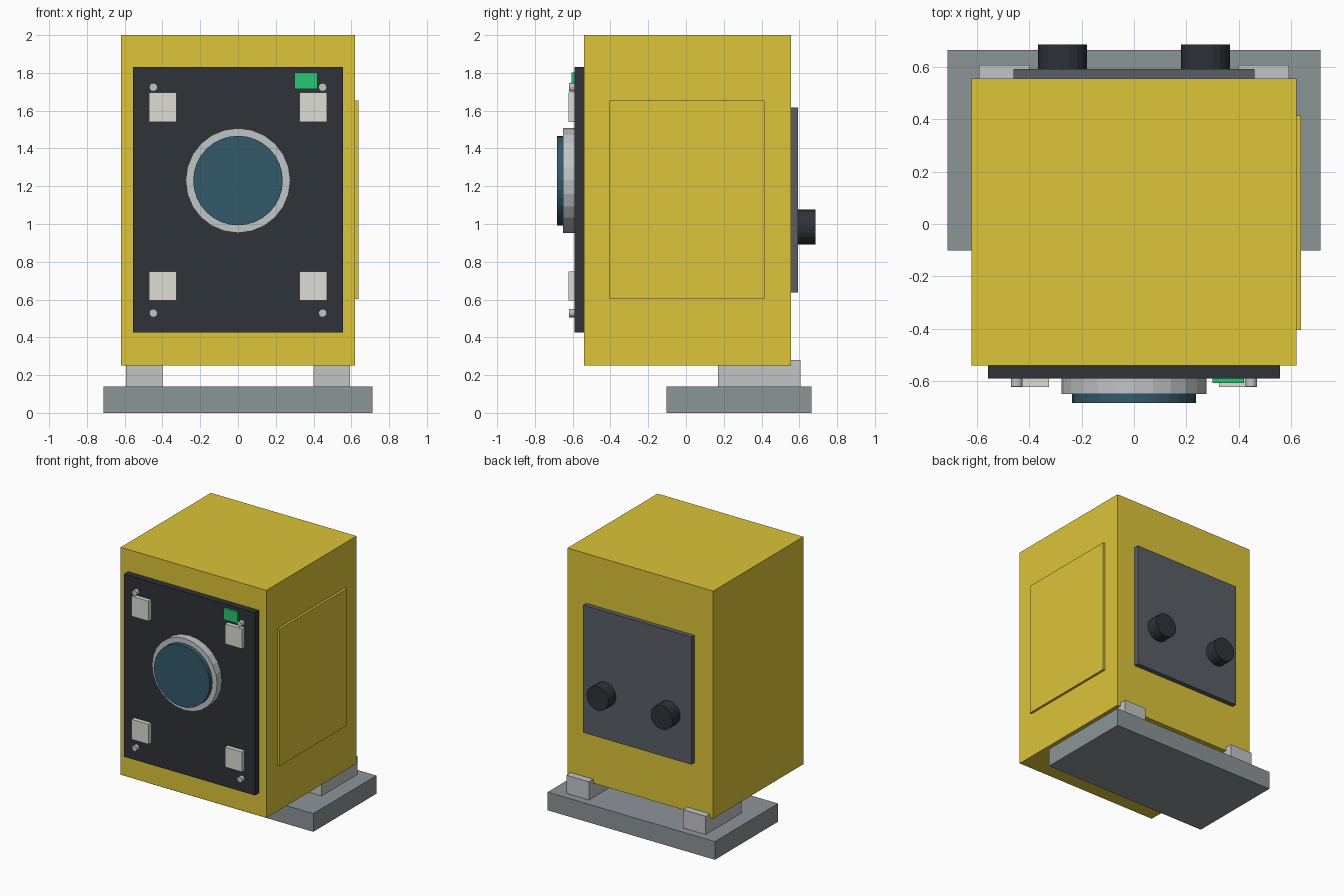
import bpy
from math import pi

if "Cube" in bpy.data.objects:
    bpy.data.objects.remove(bpy.data.objects["Cube"])


def material(name, rgb):
    # display colour (0-255) to linear diffuse colour
    m = bpy.data.materials.new(name)
    m.diffuse_color = [(c / 255) ** 2.2 for c in rgb] + [1]
    m.use_nodes = True
    m.node_tree.nodes["Principled BSDF"].inputs["Base Color"].default_value = m.diffuse_color
    return m


YELLOW = material("yellow_paint", (220, 195, 60))
CHARCOAL = material("charcoal", (50, 53, 58))
DARK = material("dark_grey", (90, 95, 100))
BLUE = material("blue_glass", (55, 90, 106))
GREEN = material("green_light", (46, 196, 116))
CREAM = material("off_white", (220, 220, 212))
STEEL = material("steel", (192, 195, 197))
BASE = material("base_grey", (139, 147, 150))


def box(name, x, y, z, mat):
    # box from (min, max) ranges
    bpy.ops.mesh.primitive_cube_add(size=1, location=[sum(r) / 2 for r in (x, y, z)])
    ob = bpy.context.object
    ob.name = name
    ob.scale = [r[1] - r[0] for r in (x, y, z)]
    bpy.ops.object.transform_apply(location=False, rotation=False, scale=True)
    ob.data.materials.append(mat)


def disc(name, x, z, radius, y, mat, sides=24):
    # cylinder along y
    bpy.ops.mesh.primitive_cylinder_add(
        vertices=sides, radius=radius, depth=y[1] - y[0],
        location=(x, sum(y) / 2, z), rotation=(pi / 2, 0, 0))
    ob = bpy.context.object
    ob.name = name
    ob.data.materials.append(mat)


# Main housing and right side door
box("housing", (-0.62, 0.62), (-0.54, 0.555), (0.25, 2.0), YELLOW)
box("side_door", (0.61, 0.638), (-0.405, 0.415), (0.602, 1.655), YELLOW)

# Front plate with lens and indicator
box("front_plate", (-0.557, 0.557), (-0.59, -0.53), (0.425, 1.83), CHARCOAL)
disc("lens_ring", 0, 1.23, 0.277, (-0.65, -0.58), STEEL)
disc("lens_glass", 0, 1.23, 0.237, (-0.683, -0.64), BLUE, 32)
box("indicator", (0.30, 0.42), (-0.607, -0.58), (1.716, 1.803), GREEN)

# Rear plate
box("rear_plate", (-0.46, 0.46), (0.545, 0.592), (0.637, 1.618), DARK)

# Base
box("base", (-0.712, 0.712), (-0.102, 0.665), (0, 0.14), BASE)

# Mirrored parts: feet, rear knobs, corner lamps and screws
for s, side in ((-1, "left"), (1, "right")):
    box(f"foot_{side}", sorted((s * 0.40, s * 0.593)), (0.17, 0.607), (0.13, 0.28), STEEL)
    disc(f"rear_knob_{side}", s * 0.273, 0.985, 0.093, (0.58, 0.686), CHARCOAL, 20)
    for level, lamp_z, screw_z in (("upper", 1.618, 1.724), ("lower", 0.671, 0.528)):
        box(f"lamp_{level}_{side}", sorted((s * 0.325, s * 0.47)), (-0.622, -0.58),
            (lamp_z - 0.077, lamp_z + 0.077), CREAM)
        disc(f"screw_{level}_{side}", s * 0.448, screw_z, 0.022, (-0.62, -0.58), STEEL, 12)
